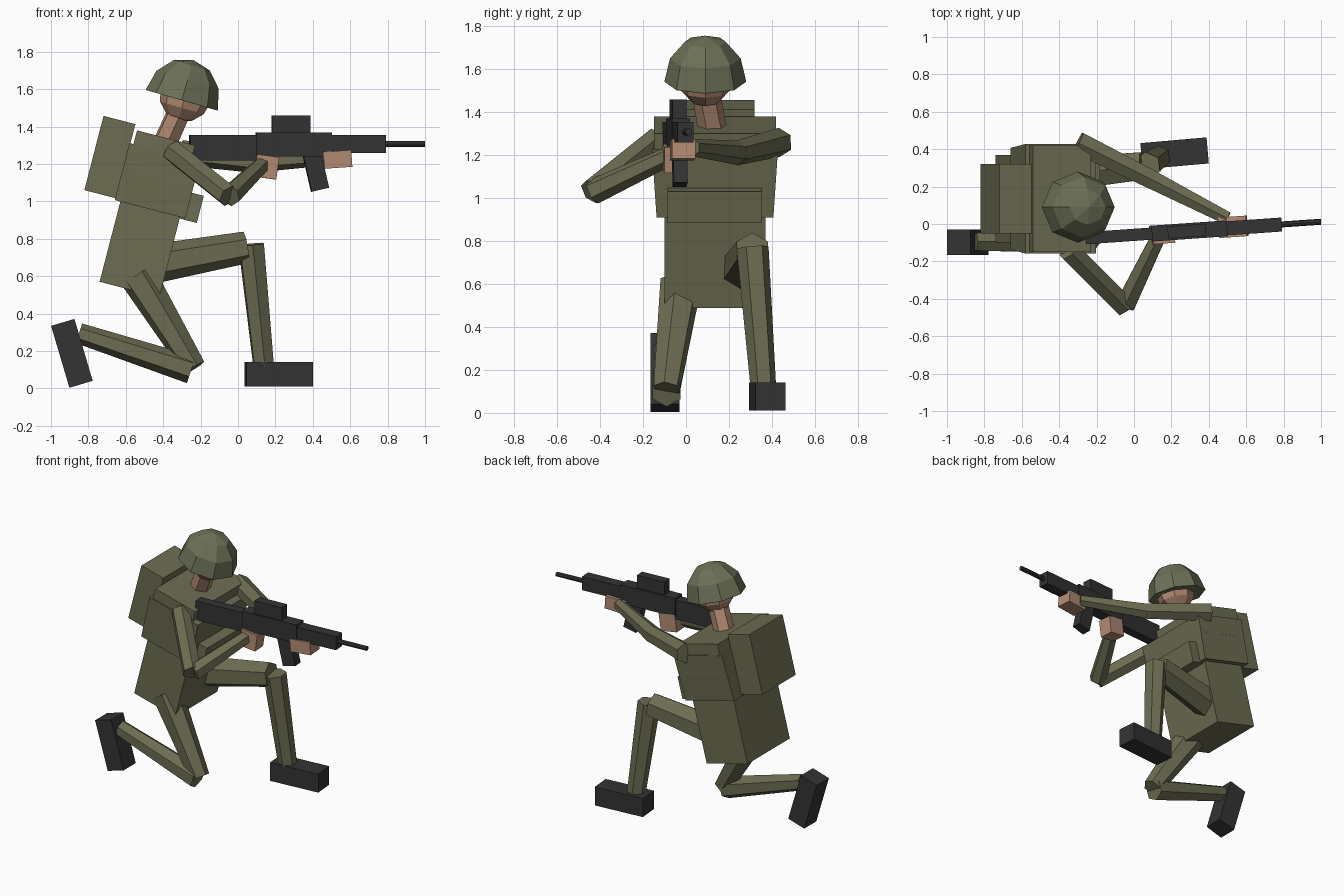
import bpy, bmesh, math
from mathutils import Vector, Matrix

if "Cube" in bpy.data.objects:
    bpy.data.objects.remove(bpy.data.objects["Cube"])


def material(name, rgb):
    m = bpy.data.materials.new(name)
    m.use_nodes = True
    m.diffuse_color = (*rgb, 1)
    m.node_tree.nodes["Principled BSDF"].inputs["Base Color"].default_value = (*rgb, 1)
    return m


OLIVE = material("olive cloth", (0.15, 0.15, 0.085))
GREEN = material("helmet green", (0.15, 0.165, 0.095))
SKIN = material("skin", (0.45, 0.26, 0.17))
BLACK = material("black", (0.033, 0.033, 0.035))


def finish(name, bm, mat, matrix):
    mesh = bpy.data.meshes.new(name)
    bm.to_mesh(mesh)
    bm.free()
    mesh.materials.append(mat)
    ob = bpy.data.objects.new(name, mesh)
    ob.matrix_world = matrix
    bpy.context.collection.objects.link(ob)
    return ob


def box(name, centre, size, mat, pitch=0, yaw=0, taper=1):
    """Box whose bottom is narrowed sideways by taper."""
    bm = bmesh.new()
    bmesh.ops.create_cube(bm, size=1)
    for v in bm.verts:
        if v.co.z < 0:
            v.co.y *= taper
        v.co = Vector(a * b for a, b in zip(v.co, size))
    rot = Matrix.Rotation(math.radians(yaw), 4, "Z") @ Matrix.Rotation(math.radians(pitch), 4, "Y")
    return finish(name, bm, mat, Matrix.Translation(centre) @ rot)


def limb(name, start, end, r1, r2, mat=OLIVE, sides=6):
    """Tapered six-sided tube between two joints."""
    a, b = Vector(start), Vector(end)
    bm = bmesh.new()
    bmesh.ops.create_cone(bm, cap_ends=True, segments=sides, radius1=r1, radius2=r2, depth=(b - a).length)
    rot = (b - a).to_track_quat("Z", "Y").to_matrix().to_4x4()
    return finish(name, bm, mat, Matrix.Translation((a + b) / 2) @ rot)


def ball(name, centre, scale, mat, pitch, dome=False):
    bm = bmesh.new()
    bmesh.ops.create_uvsphere(bm, u_segments=8, v_segments=6, radius=1)
    if dome:
        geom = bm.verts[:] + bm.edges[:] + bm.faces[:]
        bmesh.ops.bisect_plane(bm, geom=geom, plane_co=(0, 0, -0.02), plane_no=(0, 0, -1), clear_outer=True)
        bmesh.ops.holes_fill(bm, edges=[e for e in bm.edges if e.is_boundary])
    bmesh.ops.scale(bm, vec=scale, verts=bm.verts)
    return finish(name, bm, mat, Matrix.Translation(centre) @ Matrix.Rotation(math.radians(pitch), 4, "Y"))


# Leaning torso
LEAN, MID = 14.5, 0.135
box("hips", (-0.524, MID, 0.747), (0.33, 0.47, 0.45), OLIVE, LEAN)
box("vest", (-0.431, MID, 1.111), (0.39, 0.585, 0.315), OLIVE, LEAN, taper=0.93)
box("upper_torso", (-0.41, MID, 1.243), (0.32, 0.57, 0.2), OLIVE, LEAN)
box("front_pouch", (-0.25, MID, 0.97), (0.1, 0.44, 0.15), OLIVE, LEAN)
box("backpack", (-0.685, MID, 1.237), (0.176, 0.37, 0.41), OLIVE, LEAN)

# Head
limb("neck", (-0.4, 0.13, 1.29), (-0.305, 0.09, 1.5), 0.068, 0.065, SKIN)
ball("head", (-0.28, 0.09, 1.57), (0.14, 0.13, 0.145), SKIN, 16)
ball("helmet", (-0.3, 0.09, 1.545), (0.2, 0.19, 0.22), GREEN, 16, dome=True)

# Arms
limb("right_upper_arm", (-0.35, -0.14, 1.27), (-0.05, -0.44, 1.03), 0.062, 0.062)
limb("right_forearm", (-0.045, -0.43, 1.03), (0.13, -0.07, 1.2), 0.06, 0.045)
box("right_hand", (0.15, -0.055, 1.185), (0.12, 0.1, 0.12), SKIN, 8, 4)
limb("left_upper_arm", (-0.3, 0.435, 1.26), (0.1, 0.235, 1.21), 0.068, 0.058)
limb("left_forearm", (0.07, 0.25, 1.21), (0.5, 0.03, 1.235), 0.058, 0.04)
box("left_hand", (0.53, -0.015, 1.225), (0.15, 0.11, 0.09), SKIN, -4, 4)

# Legs
limb("left_thigh", (-0.46, 0.26, 0.665), (0.045, 0.31, 0.755), 0.105, 0.085)
limb("left_shin", (0.07, 0.31, 0.77), (0.137, 0.36, 0.12), 0.075, 0.06)
box("left_boot", (0.217, 0.378, 0.077), (0.355, 0.14, 0.13), BLACK, 0, 5)
limb("right_thigh", (-0.535, -0.025, 0.6), (-0.235, -0.09, 0.11), 0.1, 0.065)
limb("right_shin", (-0.25, -0.09, 0.1), (-0.85, -0.095, 0.295), 0.075, 0.055)
box("right_boot", (-0.888, -0.098, 0.188), (0.13, 0.135, 0.345), BLACK, -16.5)


# Rifle, with parts placed along its aim line
def rifle_part(name, x1, x2, z1, z2, width, pitch=0):
    x = (x1 + x2) / 2
    box(name, (x, 0.07 * x - 0.058, (z1 + z2) / 2), (x2 - x1, width, z2 - z1), BLACK, pitch, 4)


rifle_part("rifle_stock", -0.26, 0.11, 1.22, 1.355, 0.065)
rifle_part("rifle_body", 0.095, 0.5, 1.24, 1.37, 0.085)
rifle_part("rifle_handguard", 0.49, 0.79, 1.26, 1.355, 0.075)
rifle_part("rifle_scope", 0.18, 0.385, 1.365, 1.46, 0.065)
rifle_part("rifle_magazine", 0.367, 0.463, 1.06, 1.27, 0.065, -13)
rifle_part("rifle_grip", 0.11, 0.19, 1.15, 1.25, 0.06, 10)
limb("rifle_barrel", (0.78, -0.003, 1.308), (1.0, 0.012, 1.308), 0.016, 0.016, BLACK, 8)
